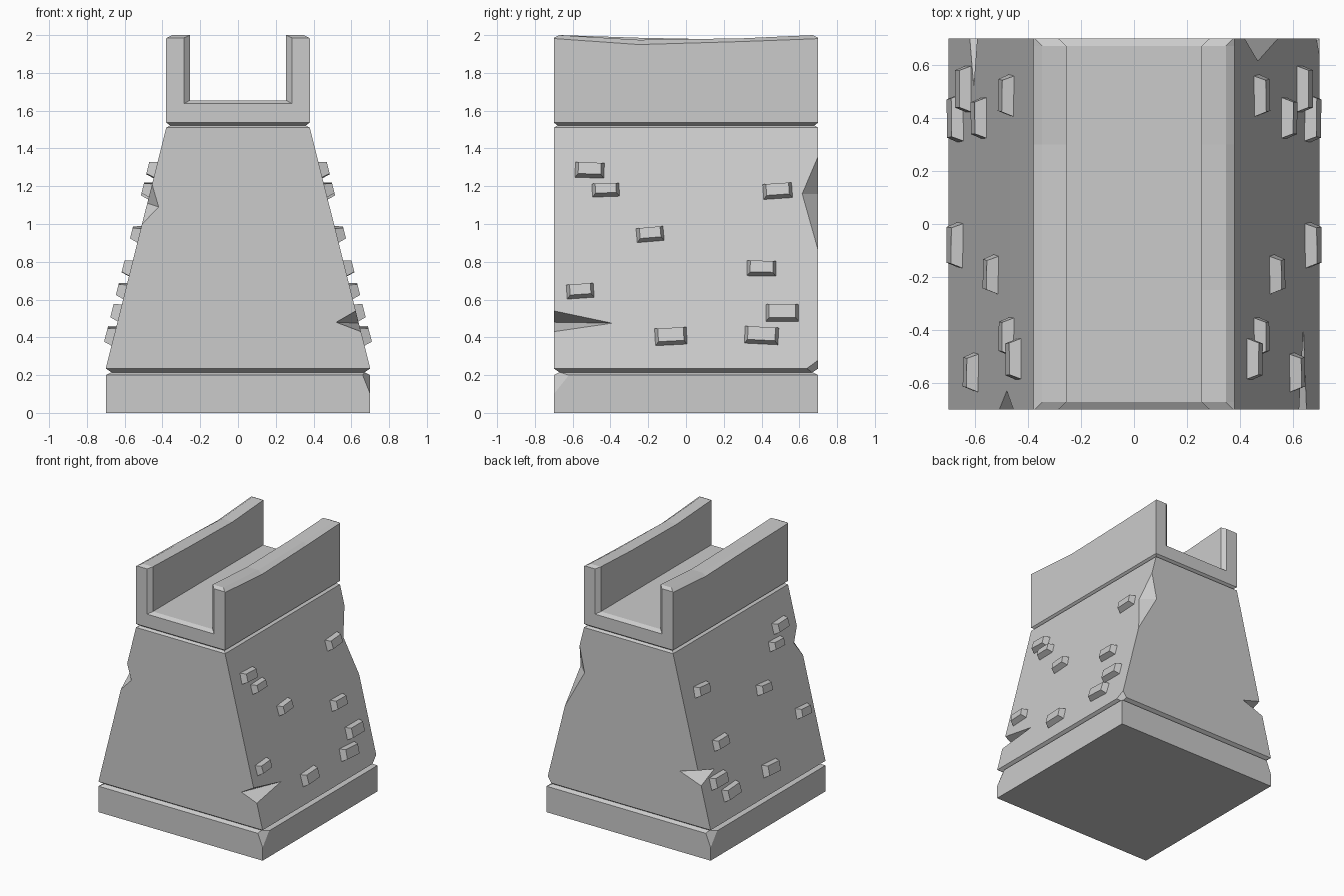
import bpy, bmesh, math
from mathutils import Vector, Matrix

if "Cube" in bpy.data.objects:
    bpy.data.objects.remove(bpy.data.objects["Cube"])


def finish(bm, name):
    bmesh.ops.recalc_face_normals(bm, faces=bm.faces)
    me = bpy.data.meshes.new(name)
    bm.to_mesh(me)
    bm.free()
    ob = bpy.data.objects.new(name, me)
    bpy.context.collection.objects.link(ob)
    return ob


def add_rings(bm, rings, cap_top=True):
    """Stack of rectangles (half x, half y, z) joined into a block."""
    loops = [[bm.verts.new((sx * hx, sy * hy, z))
              for sx, sy in ((-1, -1), (1, -1), (1, 1), (-1, 1))] for hx, hy, z in rings]
    for a, b in zip(loops, loops[1:]):
        for i in range(4):
            j = (i + 1) % 4
            bm.faces.new((a[i], a[j], b[j], b[i]))
    bm.faces.new(loops[0][::-1])
    if cap_top:
        bm.faces.new(loops[-1])


def chip(bm, p, q, r):
    """Slice off a corner with the plane through three points."""
    p, q, r = map(Vector, (p, q, r))
    n = (q - p).cross(r - p).normalized()
    if n.dot(p - Vector((0, 0, p.z))) < 0:
        n = -n
    bmesh.ops.bisect_plane(bm, geom=bm.verts[:] + bm.edges[:] + bm.faces[:],
                           plane_co=p, plane_no=n, clear_outer=True)
    bmesh.ops.holes_fill(bm, edges=[e for e in bm.edges if e.is_boundary])


def add_notch(bm, a, d, b, c):
    """Wedge cutter: keel from a to d, crossing the block edge at b and c."""
    a, d, b, c = map(Vector, (a, d, b, c))
    m = (a + d) / 2
    pts = [a + (a - d) * .5, d + (d - a) * .5, m + (b - m) * 1.8, m + (c - m) * 1.8]
    v = [bm.verts.new(p) for p in pts]
    for f in ((0, 1, 2), (0, 3, 1), (0, 2, 3), (1, 3, 2)):
        bm.faces.new([v[i] for i in f])


# Base slab with chipped corners
bm = bmesh.new()
add_rings(bm, [(.7, .7, 0), (.7, .7, .2), (.67, .67, .215)])
for s in (1, -1):
    chip(bm, (.66 * s, -.7 * s, .2), (.7 * s, -.62 * s, .2), (.7 * s, -.7 * s, .1))
finish(bm, "base_slab")

# Tapered body
bm = bmesh.new()
add_rings(bm, [(.67, .67, .215), (.7, .7, .235), (.38, .7, 1.51), (.36, .68, 1.522)])
chip(bm, (.689, .7, .28), (.7, .64, .235), (.66, .7, .235))
body = finish(bm, "tapered_body")

# Notches broken out of the body edges
bm = bmesh.new()
add_notch(bm, (.52, -.7, .48), (.64, -.39, .475), (.623, -.7, .54), (.651, -.7, .43))
add_notch(bm, (-.44, .7, .62), (-.605, .52, .613), (-.592, .7, .665), (-.62, .7, .555))
add_notch(bm, (.375, .7, 1.16), (.468, .615, 1.16), (.418, .7, 1.36), (.543, .7, .86))
add_notch(bm, (-.42, -.7, 1.09), (-.48, -.63, 1.11), (-.455, -.7, 1.21), (-.507, -.7, 1.0))
cutter = finish(bm, "notch_cutter")
cutter.hide_render = True
mod = body.modifiers.new("notches", 'BOOLEAN')
mod.object = cutter
mod.solver = 'EXACT'
bpy.context.view_layer.update()
body.data = bpy.data.meshes.new_from_object(
    body.evaluated_get(bpy.context.evaluated_depsgraph_get()))
body.modifiers.clear()
bpy.data.objects.remove(cutter)

# Top channel: worn U profile lofted along y
# per station: y, (chamfer z, chamfer x, top z) right, same left, inner x, floor z
R = (1.98, .347, 2.0)
E = (1.982, .375, 1.986)
stations = [
    (-.7, E, E, .285, 1.637),
    (-.672, R, R, .255, 1.655),
    (-.25, (1.95, .347, 1.975), (1.972, .347, 1.986), .255, 1.655),
    (.3, (1.966, .347, 1.983), (1.955, .347, 1.975), .255, 1.655),
    (.672, R, R, .255, 1.655),
    (.7, E, E, .285, 1.637)]
bm = bmesh.new()
loops = []
for y, (rz, rx, rt), (lz, lx, lt), ix, fz in stations:
    prof = [(-.38, 1.537), (-.38, lz), (-lx, lt), (-ix, lt), (-ix, fz),
            (ix, fz), (ix, rt), (rx, rt), (.38, rz), (.38, 1.537)]
    loops.append([bm.verts.new((x, y, z)) for x, z in prof])
for a, b in zip(loops, loops[1:]):
    for i in range(9):
        bm.faces.new((a[i], a[i + 1], b[i + 1], b[i]))
bm.faces.new(loops[0])
bm.faces.new(loops[-1][::-1])
add_rings(bm, [(.36, .68, 1.522), (.38, .7, 1.537)], cap_top=False)
bmesh.ops.remove_doubles(bm, verts=bm.verts, dist=.0005)
finish(bm, "top_channel")

# Raised bricks on both sloping sides: y, z, width, height, roll in degrees
bricks = [(-.51, 1.285, .165, .09, -2), (-.425, 1.18, .155, .08, 2), (.485, 1.175, .165, .09, 4),
          (-.19, .945, .155, .085, 5), (.40, .765, .165, .09, -1), (-.56, .645, .155, .085, 4),
          (-.08, .405, .18, .1, 3), (.40, .41, .19, .1, -3), (.51, .53, .185, .1, 0)]
slope = math.atan2(.32, 1.275)
t = Vector((0, 1, 0))
n = Vector((math.cos(slope), 0, math.sin(slope)))
u = Vector((-math.sin(slope), 0, math.cos(slope)))
for side, sx in (("right", 1), ("left", -1)):
    bm = bmesh.new()
    for y, z, w, h, roll in bricks:
        p = Vector((.7 - (z - .235) * .32 / 1.275, y, z))
        frame = Matrix((t, u, n)).transposed() @ Matrix.Rotation(math.radians(roll), 3, 'Z')
        for v in bmesh.ops.create_cube(bm, size=1)['verts']:
            out = v.co.z > 0
            q = Vector((v.co.x * (w - .045 * out), v.co.y * (h - .028 * out),
                        .043 if out else -.015))
            v.co = p + frame @ q
            v.co.x *= sx
    finish(bm, side + "_bricks")
